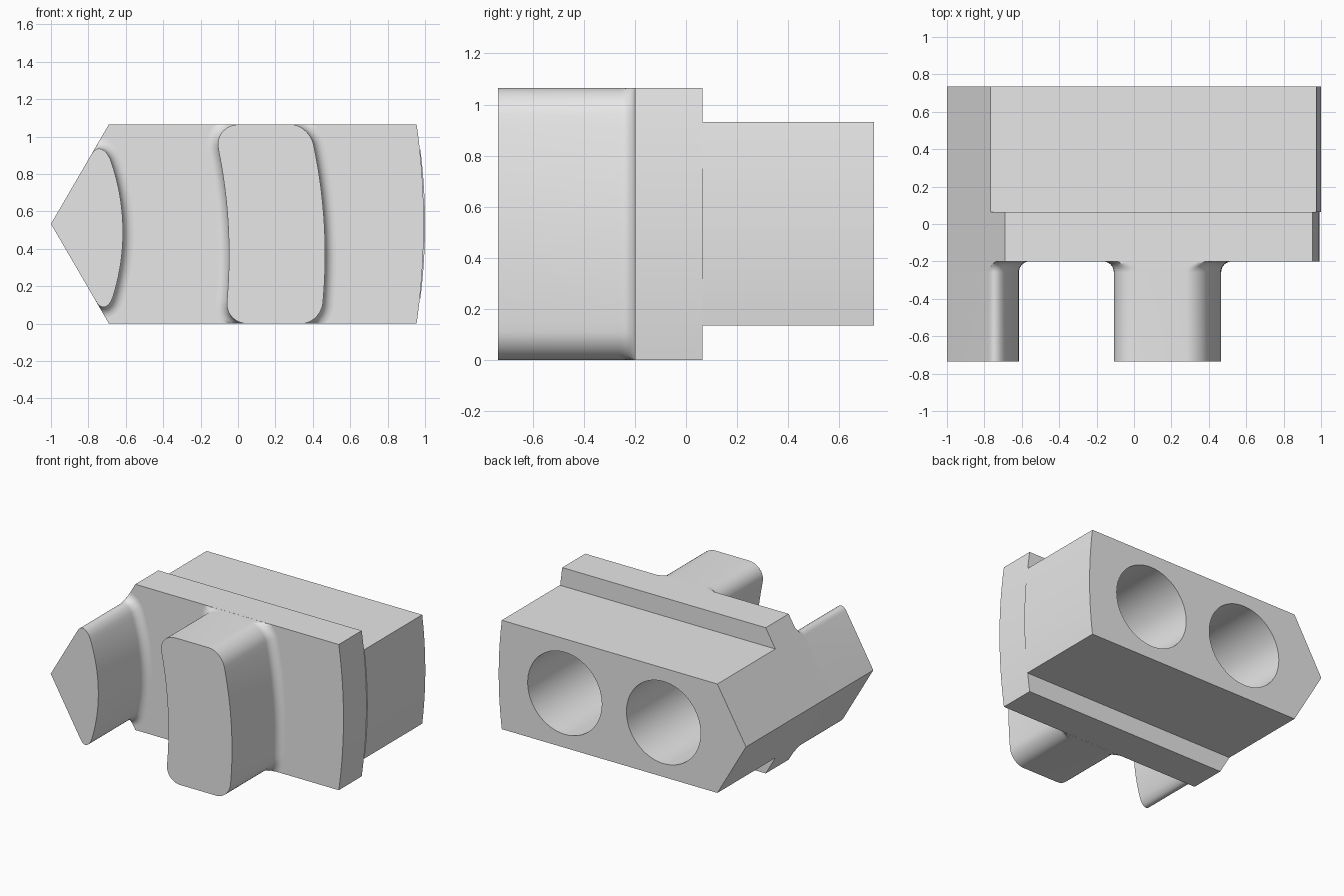
import bpy, bmesh, math
from mathutils import Vector
from mathutils.geometry import interpolate_bezier

cube = bpy.data.objects.get("Cube")
if cube:
    bpy.data.objects.remove(cube, do_unlink=True)

HEIGHT, MID = 1.065, 0.533
FRONT, STEP_FRONT, STEP_BACK, BACK = -0.735, -0.2, 0.065, 0.735
SLANT = 0.31 / MID

grey = bpy.data.materials.new("plain grey")
grey.use_nodes = True
grey.diffuse_color = (0.8, 0.8, 0.8, 1)
grey.node_tree.nodes["Principled BSDF"].inputs["Base Color"].default_value = (0.8, 0.8, 0.8, 1)


def loft(name, rings, cap_back=True):
    """Join rings of (x, y, z) points, ordered clockwise from the front."""
    bm = bmesh.new()
    loops = [[bm.verts.new(p) for p in ring] for ring in rings]
    n = len(loops[0])
    for a, b in zip(loops, loops[1:]):
        for i in range(n):
            j = (i + 1) % n
            bm.faces.new((a[i], a[j], b[j], b[i]))
    bm.faces.new(loops[0])
    if cap_back:
        bm.faces.new(loops[-1])
    bmesh.ops.recalc_face_normals(bm, faces=bm.faces)
    mesh = bpy.data.meshes.new(name)
    bm.to_mesh(mesh)
    bm.free()
    mesh.materials.append(grey)
    obj = bpy.data.objects.new(name, mesh)
    bpy.context.collection.objects.link(obj)
    return obj


def smooth(obj):
    bpy.ops.object.select_all(action='DESELECT')
    obj.select_set(True)
    bpy.context.view_layer.objects.active = obj
    bpy.ops.object.shade_smooth_by_angle(angle=math.radians(30))


def slant_x(z):
    return -1 + SLANT * abs(z - MID)


# Pointed prism with a gently bowed right end
def slab(name, half, x_max, sag, y0, y1):
    lo, hi = MID - half, MID + half
    pts = [(-1, MID), (slant_x(hi), hi)]
    for i in range(25):
        t = 1 - i / 12
        pts.append((x_max - sag * t * t, MID + half * t))
    pts.append((slant_x(lo), lo))
    return loft(name, [[(x, y, z) for x, z in pts] for y in (y0, y1)])


flange = slab("flange", HEIGHT / 2, 0.993, 0.038, STEP_FRONT, STEP_BACK)
block = slab("rear_block", 0.398, 1.0, 0.025, STEP_BACK, BACK)

# Two round sockets in the back
for x in (0.466, -0.333):
    bpy.ops.mesh.primitive_cylinder_add(vertices=64, radius=0.3, depth=2,
                                        location=(x, 0.4, MID),
                                        rotation=(math.pi / 2, 0, 0))
    cutter = bpy.context.object
    cutter.name = "socket_cutter"
    cutter.hide_render = True
    cutter.data.materials.append(grey)
    cut = block.modifiers.new("socket", 'BOOLEAN')
    cut.operation, cut.solver, cut.object = 'DIFFERENCE', 'EXACT', cutter
    bpy.context.view_layer.objects.active = block
    bpy.ops.object.modifier_apply(modifier=cut.name)
    bpy.data.objects.remove(cutter, do_unlink=True)


def corner(a, c, b):
    """Rounded corner from a to b around the sharp point c."""
    a, b, c = (Vector((p[0], p[1], 0)) for p in (a, b, c))
    pts = interpolate_bezier(a, a.lerp(c, 0.55), b.lerp(c, 0.55), b, 10)
    return [(p.x, p.y) for p in pts]


def bow(peak, radius, z_peak):
    return lambda z: (peak - radius + math.sqrt(radius ** 2 - (z - z_peak) ** 2), z)


def side(curve, z0, z1, n=20):
    return [curve(z0 + (z1 - z0) * i / n) for i in range(1, n)]


# Post with a filleted root, trimmed to the flange outline
def post(name, pts, r=0.058):
    n = len(pts)
    normals = []
    for i in range(n):
        a, b, c = (Vector(pts[k % n]) for k in (i - 1, i, i + 1))
        d = (b - a).normalized() + (c - b).normalized()
        normals.append(Vector((-d.y, d.x)).normalized())

    def ring(y, off):
        out = []
        for p, nor in zip(pts, normals):
            x, z = Vector(p) + nor * off
            z = min(max(z, 0), HEIGHT)
            out.append((max(x, slant_x(z)), y, z))
        return out

    rings = [ring(FRONT, 0)]
    for i in range(9):
        t = math.pi / 2 * i / 8
        rings.append(ring(STEP_FRONT - r + r * math.sin(t), r * (1 - math.cos(t))))
    return loft(name, rings, cap_back=False)


# Curved centre post
right, left = bow(0.466, 2.8, 0.37), bow(-0.048, 2.8, 0.37)
centre = (corner((0.28, HEIGHT), right(HEIGHT), right(0.96)) + side(right, 0.96, 0.11)
          + corner(right(0.11), right(0), (0.34, 0))
          + corner((0.05, 0), left(0), left(0.12)) + side(left, 0.12, 0.93)
          + corner(left(0.93), left(HEIGHT), (0.01, HEIGHT)))
centre_post = post("centre_post", centre)

# Pointed end post
edge = bow(-0.615, 1.15, 0.49)
end = ([(-1, MID)]
       + corner((slant_x(0.91), 0.91), (slant_x(0.99), 0.99), edge(0.88))
       + side(edge, 0.88, 0.14)
       + corner(edge(0.14), edge(0.03), (slant_x(0.12), 0.12)))
end_post = post("pointed_end_post", end)

for obj in (flange, block, centre_post, end_post):
    smooth(obj)
